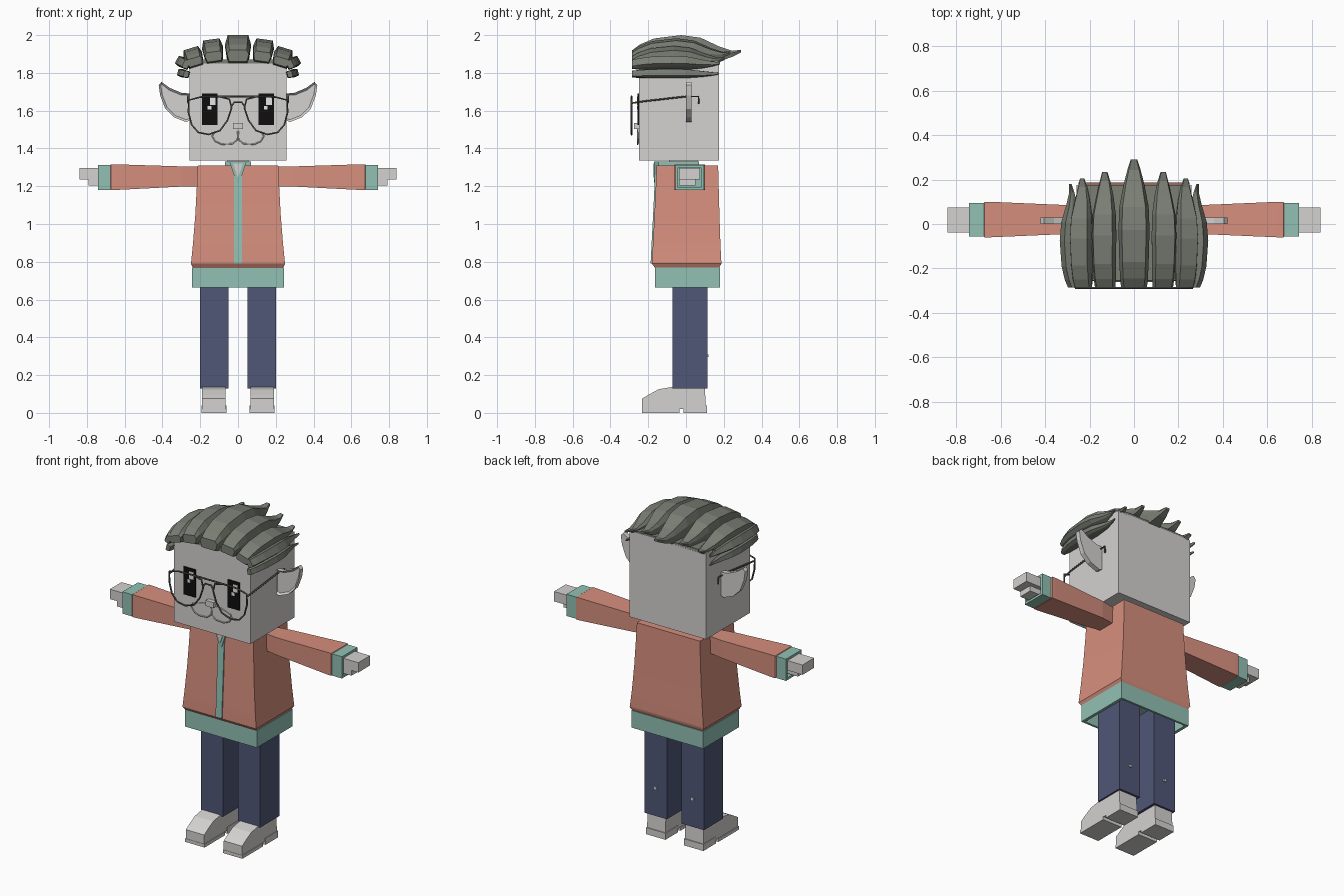
import bpy, bmesh
from math import radians
from mathutils import Vector, Matrix

cube = bpy.data.objects.get("Cube")
if cube:
    bpy.data.objects.remove(cube, do_unlink=True)


def material(name, *rgb):
    lin = [((c / 255 + 0.055) / 1.055) ** 2.4 if c > 10 else c / 3300 for c in rgb]
    m = bpy.data.materials.new(name)
    m.use_nodes = True
    m.diffuse_color = (*lin, 1)
    m.node_tree.nodes["Principled BSDF"].inputs["Base Color"].default_value = (*lin, 1)
    return m


SKIN = material("pale grey", 212, 210, 208)
CORAL = material("coral", 214, 143, 126)
MINT = material("mint green", 146, 193, 180)
NAVY = material("navy", 80, 87, 119)
HAIR = material("olive grey", 122, 126, 116)
WIRE = material("dark grey", 84, 86, 82)
BLACK = material("black", 14, 14, 14)
WHITE = material("white", 240, 240, 240)


def add(name, mesh, mat):
    mesh.materials.clear()
    mesh.materials.append(mat)
    ob = bpy.data.objects.new(name, mesh)
    bpy.context.scene.collection.objects.link(ob)
    return ob


def loft(name, rings, mat, smooth=False, recess=None):
    """Skin a series of equal rings and cap both ends; recess sinks the first cap."""
    bm = bmesh.new()
    loops = [[bm.verts.new(p) for p in ring] for ring in rings]
    n = len(loops[0])
    for a, b in zip(loops, loops[1:]):
        for i in range(n):
            j = (i + 1) % n
            bm.faces.new((a[i], a[j], b[j], b[i]))
    cap = bm.faces.new(loops[0][::-1])
    bm.faces.new(loops[-1])
    bmesh.ops.recalc_face_normals(bm, faces=bm.faces[:])
    if recess:
        bmesh.ops.inset_region(bm, faces=[cap], thickness=recess, depth=0)
        bmesh.ops.translate(bm, verts=cap.verts[:], vec=-cap.normal * recess)
    mesh = bpy.data.meshes.new(name)
    bm.to_mesh(mesh)
    bm.free()
    if smooth:
        mesh.shade_smooth()
        mesh.set_sharp_from_angle(angle=radians(30))
    return add(name, mesh, mat)


def rect_z(x0, x1, y0, y1, z):
    return [(x0, y0, z), (x1, y0, z), (x1, y1, z), (x0, y1, z)]


def rect_x(x, y0, y1, z0, z1):
    return [(x, y0, z0), (x, y1, z0), (x, y1, z1), (x, y0, z1)]


def box(name, x0, x1, y0, y1, z0, z1, mat):
    return loft(name, [rect_z(x0, x1, y0, y1, z) for z in (z0, z1)], mat)


def slab(name, pts, y0, y1, mat, recess=None):
    """Front-facing outline in x, z pushed through in y."""
    return loft(name, [[(x, y, z) for x, z in pts] for y in (y0, y1)], mat, recess=recess)


def wire(name, pts, radius, mat, cyclic=False):
    curve = bpy.data.curves.new(name, 'CURVE')
    curve.dimensions = '3D'
    curve.bevel_depth = radius
    curve.bevel_resolution = 1
    sp = curve.splines.new('POLY')
    sp.points.add(len(pts) - 1)
    for q, p in zip(sp.points, pts):
        q.co = (*p, 1)
    sp.use_cyclic_u = cyclic
    tmp = bpy.data.objects.new(name + "_path", curve)
    mesh = bpy.data.meshes.new_from_object(tmp)
    bpy.data.objects.remove(tmp)
    return add(name, mesh, mat)


# Head, neck and collar
box("head", -.258, .258, -.25, .175, 1.335, 1.86, SKIN)
box("neck", -.055, .055, -.09, .06, 1.28, 1.34, SKIN)
box("collar", -.07, .07, -.145, .07, 1.29, 1.33, MINT)

# Jacket with flared skirt
rows = [(.765, .236, -.163, .174), (.79, .25, -.18, .187), (.80, .248, -.18, .187),
        (.9, .238, -.175, .182), (1.05, .226, -.167, .177),
        (1.2, .218, -.16, .173), (1.31, .213, -.155, .17)]
loft("jacket", [rect_z(-w, w, f, b, z) for z, w, f, b in rows], CORAL, True)
loft("zip_strip", [rect_z(-.021, .021, f - .007, f + .01, z) for z, w, f, b in rows[1:]], MINT)
slab("collar_edge", [(-.045, 1.33), (.045, 1.33), (.008, 1.22), (-.008, 1.22)], -.169, -.14, MINT)
slab("neck_opening", [(-.026, 1.32), (.026, 1.32), (0, 1.245)], -.173, -.15, SKIN)

# Hollow hem
hem = [(.243, .77), (.243, .665), (.225, .665), (.225, .745)]
loft("hem", [rect_z(-w, w, .008 - w * .71, .008 + w * .71, z) for w, z in hem], MINT)

# Hair locks: station = position along, width, top, bottom
STATIONS = [(0, .88, .06, 0), (.07, .95, .09, -.01), (.2, 1, .122, -.01),
            (.45, 1.06, .14, -.01), (.63, 1, .126, -.01), (.8, .72, .08, 0),
            (.92, .45, .057, .025), (1, .22, .062, .048)]


def lock(name, x, z, tilt, half, tip, height):
    turn = Matrix.Rotation(radians(tilt), 3, 'Y')
    rings = []
    for t, w, top, low in STATIONS:
        w *= half
        top *= height
        low *= height
        mid = low + (top - low) * .65
        prof = [(-w * .8, low), (w * .8, low), (w, mid), (w * .78, top), (-w * .78, top), (-w, mid)]
        y = -.285 + t * (tip + .285)
        rings.append([turn @ Vector((a, 0, c)) + Vector((x, y, z)) for a, c in prof])
    loft(name, rings, HAIR)


box("hair_base", -.25, .25, -.255, .175, 1.85, 1.872, HAIR)
lock("hair_centre", 0, 1.86, 0, .066, .29, 1)
for s, side in ((1, "left"), (-1, "right")):
    lock("hair_inner_" + side, s * .125, 1.862, s * 8, .053, .235, .83)
    lock("hair_outer_" + side, s * .222, 1.84, s * 17, .048, .205, .68)
    lock("hair_upper_side_" + side, s * .262, 1.838, s * 62, .027, .18, .5)
    lock("hair_lower_side_" + side, s * .262, 1.79, s * 76, .021, .175, .42)

    # Ears
    ear = [(.25, 1.69), (.30, 1.695), (.36, 1.72), (.405, 1.752), (.42, 1.735),
           (.412, 1.68), (.385, 1.61), (.34, 1.565), (.275, 1.54), (.25, 1.55)]
    slab("ear_" + side, [(s * x, z) for x, z in ear], .0, .03, SKIN, recess=.012)

    # Eyes with highlights
    c = s * .149
    box("eye_" + side, c - .041, c + .041, -.257, -.249, 1.523, 1.692, BLACK)
    box("eye_shine_" + side, c, c + .03, -.26, -.256, 1.63, 1.675, WHITE)
    box("eye_glint_" + side, c - .012, c + .008, -.26, -.256, 1.605, 1.625, WHITE)

    # Spectacles
    lens = [(.262, 1.655), (.2, 1.672), (.1, 1.675), (.045, 1.66), (.034, 1.615),
            (.055, 1.55), (.095, 1.495), (.155, 1.474), (.21, 1.485), (.245, 1.525), (.262, 1.59)]
    wire("lens_rim_" + side, [(s * x, -.288, z) for x, z in lens], .005, WIRE, True)
    wire("temple_" + side, [(s * .262, -.288, 1.64), (s * .266, -.22, 1.65), (s * .266, 0, 1.675),
                            (s * .266, .066, 1.675), (s * .266, .068, 1.635)], .005, WIRE)

    # Muzzle line
    smile = [(0, 1.5), (.004, 1.445), (.03, 1.425), (.085, 1.422), (.12, 1.437),
             (.137, 1.465), (.125, 1.485)]
    wire("smile_" + side, [(s * x, -.256, z) for x, z in smile], .004, SKIN)

    # Sleeves, cuffs and hands
    sleeve = [(.2, .05, 1.20, 1.303), (.3, .065, 1.198, 1.305), (.65, .08, 1.18, 1.316),
              (.672, .08, 1.18, 1.316), (.682, .07, 1.19, 1.306)]
    loft("sleeve_" + side, [rect_x(s * x, .02 - h, .02 + h, a, b) for x, h, a, b in sleeve], CORAL)
    cuff = [(.676, 0), (.742, 0), (.742, .014), (.70, .014)]
    loft("cuff_" + side, [rect_x(s * x, -.056 + d, .094 - d, 1.18 + d, 1.313 - d)
                          for x, d in cuff], MINT)
    loft("hand_" + side, [rect_x(s * x, -.038, .075, 1.236, 1.296) for x in (.69, .84)], SKIN)
    loft("palm_" + side, [rect_x(s * x, -.036, .05, 1.203, 1.24) for x in (.69, .792)], SKIN)

    # Legs and shoes
    x0, x1 = sorted((s * .05, s * .2))
    box("leg_" + side, x0, x1, -.072, .113, .13, .76, NAVY)
    box("leg_tag_" + side, s * .125 - .009, s * .125 + .009, .11, .119, .295, .31, SKIN)
    shoe = [(-.232, .015), (-.232, .075), (-.2, .095), (-.145, .125), (-.08, .136),
            (.1, .136), (.105, .02), (-.01, .02)]
    loft("shoe_" + side, [[(s * x, y, z) for y, z in shoe] for x in (.066, .19)], SKIN)
    box("sole_" + side, s * .128 - .066, s * .128 + .066, -.234, -.035, 0, .02, SKIN)
    box("heel_" + side, s * .128 - .066, s * .128 + .066, -.012, .11, 0, .04, SKIN)

# Bridge and brow bar of the spectacles
wire("brow_bar", [(-.1, -.288, 1.675), (.1, -.288, 1.675)], .005, WIRE)
wire("bridge", [(-.036, -.288, 1.62), (-.02, -.288, 1.645), (.02, -.288, 1.645),
                (.036, -.288, 1.62)], .005, WIRE)

# Nose and muzzle
box("nose", -.026, .026, -.275, -.249, 1.502, 1.536, SKIN)
slab("muzzle", [(-.13, 1.48), (-.135, 1.455), (-.1, 1.425), (.1, 1.425), (.135, 1.455),
                (.13, 1.48), (.06, 1.505), (-.06, 1.505)], -.256, -.248, SKIN)
